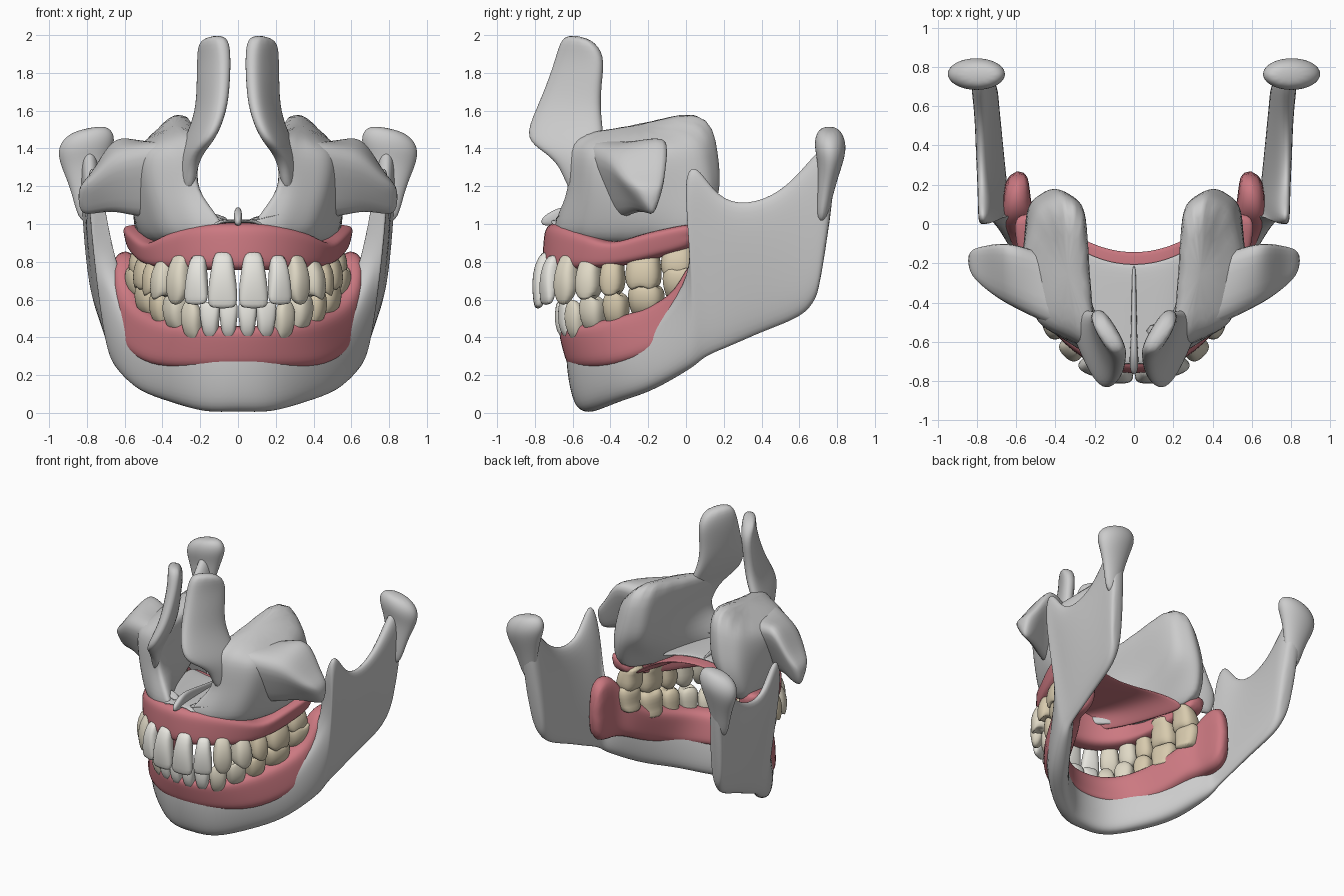
import bpy, bmesh, math
from mathutils import Vector, Matrix


def material(name, rgb):
    m = bpy.data.materials.new(name)
    m.diffuse_color = (*rgb, 1)
    return m


GUM = material("gum_pink", (0.60, 0.19, 0.22))
IVORY = [material("enamel_white", (0.80, 0.79, 0.74)),
         material("enamel_cream", (0.74, 0.69, 0.56)),
         material("enamel_yellow", (0.68, 0.59, 0.42))]


def finish(bm, name, mat=None, mirror=False, subdiv=2, solid=0):
    bmesh.ops.recalc_face_normals(bm, faces=bm.faces)
    me = bpy.data.meshes.new(name)
    bm.to_mesh(me)
    bm.free()
    for p in me.polygons:
        p.use_smooth = True
    ob = bpy.data.objects.new(name, me)
    bpy.context.collection.objects.link(ob)
    if mat:
        me.materials.append(mat)
    if mirror:
        m = ob.modifiers.new("mirror", 'MIRROR')
        m.use_mirror_merge = False
    if solid:
        ob.modifiers.new("solid", 'SOLIDIFY').thickness = solid
    if subdiv:
        s = ob.modifiers.new("subdiv", 'SUBSURF')
        s.levels = s.render_levels = subdiv
    return ob


def loft(rings, name, dense=False, **kw):
    """Skin closed rings of points, capping both ends."""
    if dense:
        rings = [[q for i, p in enumerate(r) for q in
                  (Vector(p), (Vector(p) + Vector(r[(i + 1) % len(r)])) / 2)] for r in rings]
    bm = bmesh.new()
    vs = [[bm.verts.new(p) for p in r] for r in rings]
    n = len(vs[0])
    for a, b in zip(vs, vs[1:]):
        for i in range(n):
            bm.faces.new((a[i], a[(i + 1) % n], b[(i + 1) % n], b[i]))
    bm.faces.new(vs[0])
    bm.faces.new(vs[-1])
    return finish(bm, name, **kw)


def slab(a, b, angle, t, end=.78):
    """Thin rounded section from a to b; angle turns its outer side from front to right."""
    a, b, th = Vector(a), Vector(b), math.radians(angle)
    n = Vector((math.sin(th), -math.cos(th), 0)) * t / 2
    side = [(.06, end), (.35, 1), (.65, 1), (.94, end)]
    return ([a] + [a.lerp(b, f) + n * k for f, k in side] + [b] +
            [a.lerp(b, f) - n * k for f, k in side[::-1]])


def arch(sections, end=.78):
    """Mirror sections so the first one lies on the midline."""
    half = [slab(*s, end) for s in sections]
    flip = [[Vector((-p.x, p.y, p.z)) for p in r] for r in half[:0:-1]]
    return flip + half


# Lower jaw bone: chin, body, ramus with coronoid tip and notch
loft(arch([
    ((0, -.53, .005), (0, -.59, .42), 0, .155),
    ((.17, -.51, -.012), (.18, -.55, .42), 15, .155),
    ((.36, -.36, .055), (.36, -.42, .42), 48, .15),
    ((.50, -.20, .10), (.50, -.20, .42), 60, .15),
    ((.60, -.02, .20), (.615, -.02, .64), 70, .145),
    ((.635, .05, .24), (.70, .05, .86), 78, .12),
    ((.65, .09, .27), (.765, -.025, 1.24), 82, .10),
    ((.66, .15, .30), (.775, .04, 1.37), 84, .09),
    ((.67, .24, .34), (.775, .16, 1.15), 86, .09),
    ((.69, .40, .415), (.78, .32, 1.11), 88, .095),
    ((.71, .55, .47), (.78, .5, 1.18), 88, .10),
    ((.725, .64, .52), (.785, .63, 1.32), 90, .11),
    ((.735, .68, .58), (.79, .73, 1.44), 92, .12),
    ((.745, .705, .64), (.80, .825, 1.42), 94, .10),
]), "lower_jaw")

# Jaw joint heads on flaring necks: x, y, z, half width, half depth
loft([[(x + rx * math.cos(a), y + ry * math.sin(a), z - .2 * rx * math.cos(a) * (z > 1.3))
       for a in [math.tau * i / 12 for i in range(12)]] for x, y, z, rx, ry in [
    (.795, .715, 1.0, .05, .03), (.805, .74, 1.18, .08, .045), (.808, .765, 1.32, .13, .068),
    (.803, .765, 1.40, .158, .088), (.80, .76, 1.465, .145, .08), (.79, .757, 1.51, .08, .045)]],
    "jaw_joint_head", mirror=True)

# Lower gum
loft(arch([
    ((0, -.55, .225), (0, -.61, .465), 0, .175),
    ((.19, -.515, .225), (.17, -.58, .465), 20, .175),
    ((.39, -.39, .225), (.34, -.45, .49), 50, .175),
    ((.50, -.19, .28), (.455, -.2, .55), 65, .19),
    ((.56, -.04, .36), (.545, -.02, .66), 72, .195),
    ((.60, .06, .38), (.605, .03, .87), 78, .15),
    ((.60, .28, .38), (.59, .28, .88), 80, .13),
], .95), "lower_gum", mat=GUM)

# Upper gum
loft(arch([
    ((0, -.69, 1.01), (0, -.71, .75), 0, .145),
    ((.2, -.645, 1.01), (.19, -.665, .75), 20, .145),
    ((.37, -.5, .95), (.345, -.53, .755), 52, .15),
    ((.43, -.38, .89), (.415, -.385, .77), 68, .16),
    ((.49, -.24, .95), (.46, -.24, .79), 76, .17),
    ((.54, -.05, .99), (.505, -.05, .845), 82, .16),
    ((.55, .06, 1.01), (.52, .06, .88), 85, .14),
], .95), "upper_gum", mat=GUM)


def vault(name, rows, z_side, rise, sweep, **kw):
    """Arched roof plate; rows give y and half width, sweep draws the sides back."""
    bm = bmesh.new()
    us = [i / 4 - 1 for i in range(9)]
    g = [[bm.verts.new((u * w, y + sweep * u * u * k / (len(rows) - 1),
                        z_side + rise * (1 - u ** 4))) for u in us]
         for k, (y, w) in enumerate(rows)]
    for a, b in zip(g, g[1:]):
        for i in range(8):
            bm.faces.new((a[i], a[i + 1], b[i + 1], b[i]))
    finish(bm, name, solid=.02, **kw)


# Palate skin and nasal floor
vault("palate_gum", [(-.68, .14), (-.5, .3), (-.32, .38), (-.14, .46)], .87, .13, .2, mat=GUM)
vault("nasal_floor", [(-.72, .12), (-.55, .26), (-.38, .29), (-.2, .32)], 1.0, .025, .1)

# Midline crest with front spine
loft([slab((0, y, .99), (0, y, z), 90, t) for y, z, t in
      [(-.77, 1.03, .03), (-.7, 1.08, .05), (-.62, 1.1, .035), (-.4, 1.06, .025), (-.2, 1.04, .02)]],
     "nasal_crest")
# Thin broken bone flakes beside the crest
for k, (x, y, tx) in enumerate([(.06, -.72, .26), (.05, -.6, .24), (-.05, -.69, -.17)]):
    loft([slab((x, y, 1.01), (x, y + .1, 1.03), 90, .04),
          slab((tx, y + .07, 1.06), (tx, y + .09, 1.07), 90, .015)],
         "nasal_flake_%d" % k, subdiv=1)

# Upper jaw body: stacked rings from tooth ridge to orbit floor
low = [[(.01, -.72), (.2, -.69), (.37, -.56), (.48, -.3), (.55, 0), (.47, .06), (.37, -.2), (.18, -.55)],
       [(.06, -.71), (.24, -.67), (.43, -.54), (.56, -.26), (.56, .08), (.45, .15), (.33, -.05), (.22, -.4)],
       [(.22, -.61), (.3, -.61), (.48, -.52), (.58, -.26), (.54, .12), (.42, .2), (.27, .12), (.25, -.3)],
       [(.2, -.66), (.3, -.61), (.51, -.51), (.59, -.22), (.52, .09), (.38, .19), (.245, .1), (.23, -.32)]]
body = [[(x, y, z) for x, y in r] for r, z in zip(low, (.88, 1.03, 1.18, 1.35))]
body.append([(.16, -.70, 1.48), (.27, -.57, 1.50), (.46, -.49, 1.43), (.54, -.22, 1.41),
             (.48, .06, 1.50), (.34, .13, 1.69), (.24, .08, 1.67), (.2, -.35, 1.55)])
loft(body, "upper_jaw", dense=True, mirror=True)

# Cheek processes: tapering triangular sections
loft([[(x, *p) for p in tri] for x, tri in [
    (.30, [(-.60, 1.48), (-.12, 1.42), (-.40, .95)]),
    (.45, [(-.55, 1.44), (-.10, 1.43), (-.36, .95)]),
    (.57, [(-.49, 1.40), (-.06, 1.48), (-.30, .97)]),
    (.67, [(-.44, 1.36), (-.05, 1.50), (-.24, 1.0)]),
    (.77, [(-.36, 1.25), (-.09, 1.28), (-.18, 1.01)]),
    (.85, [(-.26, 1.20), (-.12, 1.20), (-.17, 1.02)])]], "cheek_process", dense=True, mirror=True)

# Tall processes beside the nose
loft([slab((*f, zf), (*b, zb), 66, t) for f, zf, b, zb, t in [
    ((.245, -.62), 1.15, (.34, -.46), 1.15, .06),
    ((.235, -.66), 1.30, (.31, -.46), 1.30, .08),
    ((.2, -.75), 1.38, (.285, -.44), 1.40, .09),
    ((.135, -.865), 1.45, (.25, -.43), 1.48, .10),
    ((.075, -.80), 1.60, (.205, -.45), 1.60, .10),
    ((.06, -.735), 1.75, (.20, -.445), 1.75, .10),
    ((.055, -.685), 1.90, (.20, -.425), 1.89, .10),
    ((.075, -.65), 2.015, (.185, -.50), 1.985, .10)]], "nasal_process", mirror=True)

# Teeth: (height fraction, width, depth) rings per kind, and cusp count
KINDS = {
    "incisor": ([(-.3, .62, .6), (.02, .78, .85), (.45, 1.02, .9), (.8, 1.07, .6), (1, .97, .3)], 0),
    "canine": ([(-.3, .65, .6), (.02, .82, .85), (.45, 1.07, 1), (.75, .95, .7), (1, .4, .3)], 0),
    "premolar": ([(-.3, .7, .6), (.02, .86, .85), (.45, 1.1, 1.03), (.8, 1.05, .95), (1, .7, .68), (.84, .25, .3)], 2),
    "molar": ([(-.3, .8, .65), (.02, .9, .88), (.45, 1.07, 1.03), (.8, 1.05, .98), (1, .76, .74), (.86, .3, .3)], 4)}


def tooth(name, kind, x, y, neck, tip, w, d, angle, mat):
    rot = Matrix.Rotation(math.radians(angle), 3, 'Z')
    profile, cusps = KINDS[kind]
    rings = []
    for f, sw, sd in profile:
        # Roots lean in under the gum, crowns keep a flush outer face
        shift = d * .35 if f < 0 else d * .06 if f < .1 else -(1 - sd) * d * .25
        r = []
        for i in range(16):
            a = math.tau * i / 16
            c, s = math.cos(a), math.sin(a)
            c, s = (math.copysign(abs(v) ** .75, v) for v in (c, s))
            cusp = 0
            if cusps and f > .8:
                cusp = .1 * (-math.cos(4 * a) if cusps == 4 else -math.cos(2 * a)) * (f > .9)
            p = rot @ Vector((c * w * sw / 2, s * d * sd / 2 + shift, 0))
            r.append((x + p.x, y + p.y, neck + (tip - neck) * (f + cusp)))
        rings.append(r)
    loft(rings, name, mat=mat, mirror=True, subdiv=1)


NAMES = ["central_incisor", "side_incisor", "canine", "first_premolar",
         "second_premolar", "first_molar", "second_molar"]
# x, y, neck z, tip z, width, depth, turn
UPPER = [(.081, -.765, .79, .55, .15, .11, 4), (.218, -.725, .78, .57, .125, .1, 22),
         (.316, -.635, .79, .57, .133, .12, 45), (.39, -.515, .79, .60, .13, .15, 64),
         (.435, -.39, .80, .62, .125, .15, 72), (.47, -.225, .83, .65, .185, .17, 78),
         (.50, -.045, .87, .72, .17, .16, 82)]
LOWER = [(.05, -.655, .43, .59, .095, .09, 3), (.148, -.635, .43, .59, .104, .09, 16),
         (.243, -.585, .42, .60, .117, .11, 38), (.33, -.495, .46, .62, .13, .13, 55),
         (.40, -.37, .48, .64, .13, .14, 66), (.46, -.21, .53, .68, .185, .17, 72),
         (.515, -.03, .62, .77, .18, .165, 76)]
for label, rows in (("upper", UPPER), ("lower", LOWER)):
    for i, (x, y, neck, tip, w, d, ang) in enumerate(rows):
        kind = NAMES[i].split("_")[-1]
        tooth(label + "_" + NAMES[i], kind, x, y, neck, tip, w, d, ang,
              IVORY[0 if i < 2 else 1 if i < 4 else 2])
